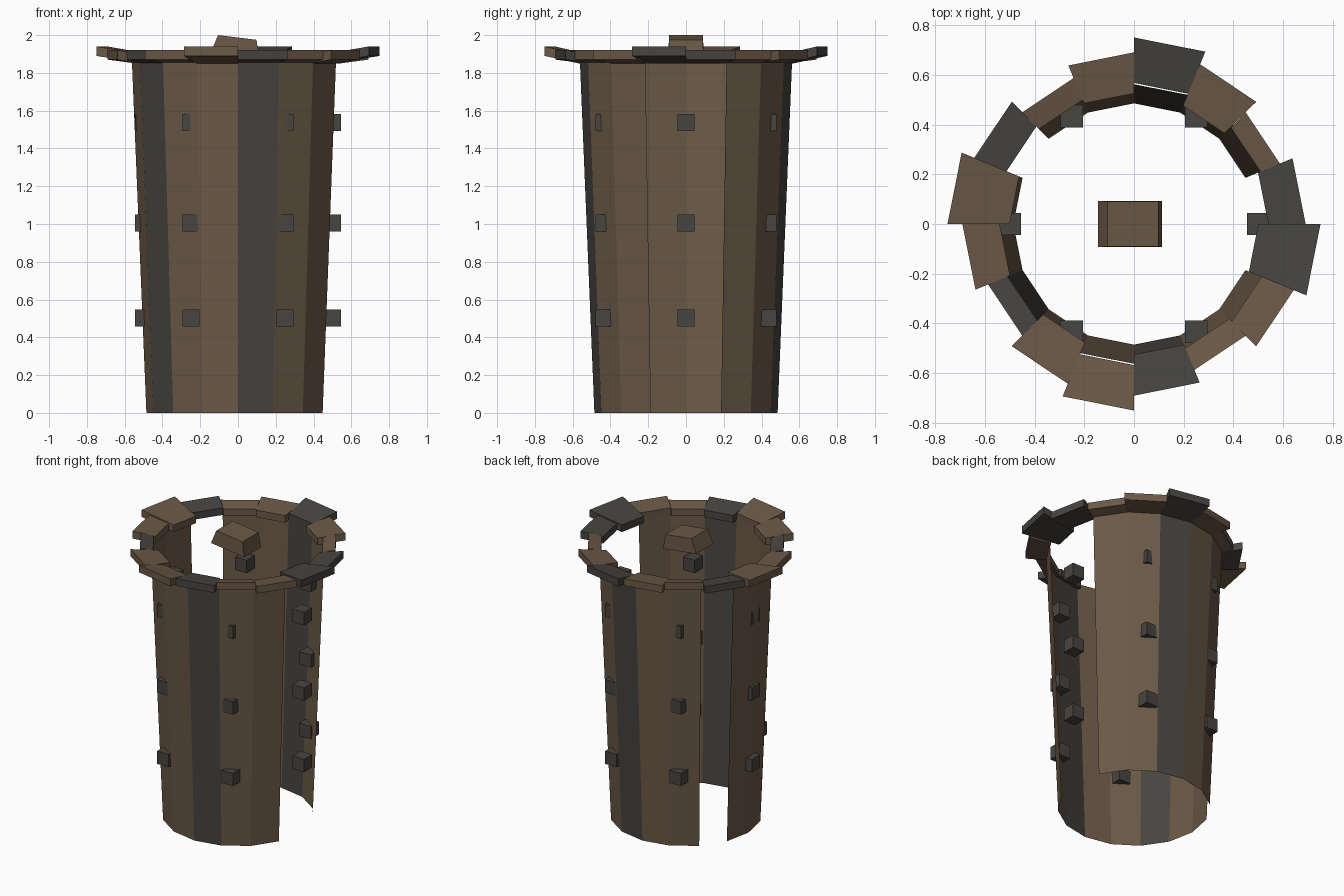
import bpy, bmesh, math
from mathutils import Matrix, Vector

if "Cube" in bpy.data.objects:
    bpy.data.objects.remove(bpy.data.objects["Cube"])

SIDES = 16
STEP = 2 * math.pi / SIDES


def material(name, rgb):
    m = bpy.data.materials.new(name)
    m.diffuse_color = (*rgb, 1)
    m.use_nodes = True
    m.node_tree.nodes["Principled BSDF"].inputs["Base Color"].default_value = m.diffuse_color
    return m


BROWN = material("brown_stone", (0.147, 0.100, 0.062))
GREY = material("dark_grey_stone", (0.064, 0.059, 0.053))


def finish(bm, name, mats):
    mesh = bpy.data.meshes.new(name)
    bm.to_mesh(mesh)
    bm.free()
    for m in mats:
        mesh.materials.append(m)
    obj = bpy.data.objects.new(name, mesh)
    bpy.context.collection.objects.link(obj)
    return obj


def polar(r, i, z):
    return Vector((r * math.cos(i * STEP), r * math.sin(i * STEP), z))


def stone_index(i):
    # every third stone is grey
    return 1 if i % 3 == 0 else 0


# Tapered open wall with missing panels
bm = bmesh.new()
for i in range(SIDES):
    if i in (0, 6, 15):
        continue
    f = bm.faces.new([bm.verts.new(p) for p in (
        polar(0.485, i, 0), polar(0.485, i + 1, 0),
        polar(0.562, i + 1, 1.87), polar(0.562, i, 1.87))])
    f.material_index = stone_index(i)
bmesh.ops.remove_doubles(bm, verts=bm.verts, dist=1e-4)
finish(bm, "wall_panels", (BROWN, GREY))

# Jagged rim of slabs that rise outward
OUTER = (0.69, 0.635, 0.695, 0.75)
INNER = (0.54, 0.55, 0.515, 0.567, 0.525, 0.54, 0.555, 0.50)
RIM_TOP = (1.92, 1.92, 1.92, 1.94)
bm = bmesh.new()
for i in range(SIDES):
    r0, r1, zt = INNER[i % 8], OUTER[i % 4], RIM_TOP[i % 4]
    profile = ((r0, 1.85), (r1, zt - 0.05), (r1, zt), (r0, 1.90))
    a = [bm.verts.new(polar(r, i, z)) for r, z in profile]
    b = [bm.verts.new(polar(r, i + 1, z)) for r, z in profile]
    faces = [bm.faces.new(a), bm.faces.new(b[::-1])]
    for k in range(4):
        n = (k + 1) % 4
        faces.append(bm.faces.new((a[n], a[k], b[k], b[n])))
    for f in faces:
        f.material_index = stone_index(i)
bmesh.ops.recalc_face_normals(bm, faces=bm.faces)
finish(bm, "rim_slabs", (BROWN, GREY))

# Small square studs in three rings of six
bm = bmesh.new()
for z in (0.503, 1.006, 1.537):
    for k in range(6):
        a = k * math.pi / 3
        bmesh.ops.create_cube(bm, size=0.09, matrix=Matrix.Translation(
            (0.5 * math.cos(a), 0.5 * math.sin(a), z)))
finish(bm, "studs", (GREY,))

# Tilted loose capstone in the middle
bm = bmesh.new()
bmesh.ops.create_cube(bm, size=1)
for v in bm.verts:
    top = v.co.z > 0
    v.co.x *= 0.205 if top else 0.26
    v.co.y *= 0.18 if top else 0.186
    v.co.z *= 0.10
bm.transform(Matrix.Translation((-0.01, 0, 1.938)) @ Matrix.Rotation(math.radians(7), 4, 'Y'))
finish(bm, "capstone", (BROWN,))
